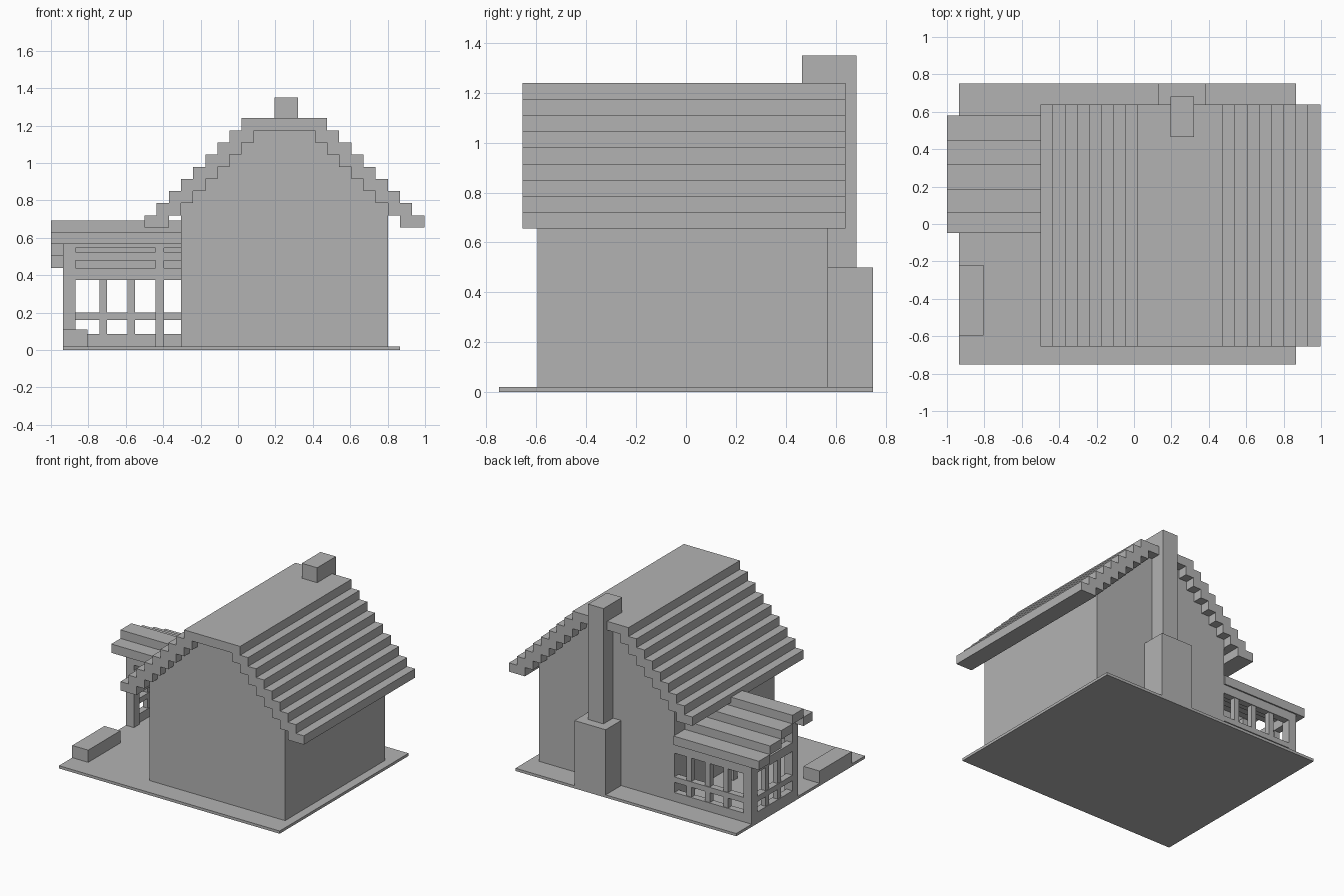
import bpy

if "Cube" in bpy.data.objects:
    bpy.data.objects.remove(bpy.data.objects["Cube"], do_unlink=True)

grey = bpy.data.materials.new("plain grey")
grey.use_nodes = True
colour = (0.45, 0.45, 0.45, 1)
grey.diffuse_color = colour
grey.node_tree.nodes["Principled BSDF"].inputs["Base Color"].default_value = colour


def prism(name, profile, y0, y1):
    """Extrude an x-z outline from y0 to y1."""
    n = len(profile)
    verts = [(x, y, z) for y in (y0, y1) for x, z in profile]
    faces = [list(range(n)), list(range(2 * n - 1, n - 1, -1))]
    faces += [[i, i + n, (i + 1) % n + n, (i + 1) % n] for i in range(n)]
    mesh = bpy.data.meshes.new(name)
    mesh.from_pydata(verts, [], faces)
    mesh.materials.append(grey)
    obj = bpy.data.objects.new(name, mesh)
    bpy.context.collection.objects.link(obj)
    return obj


def box(name, x0, x1, y0, y1, z0, z1):
    return prism(name, [(x0, z0), (x1, z0), (x1, z1), (x0, z1)], y0, y1)


STEP = 0.065
STEPS = 8
MID = 0.248          # centre line of the house
RIDGE = 1.24


def stepped(half, top, count):
    """Right-hand staircase going down and outwards from the ridge."""
    points = []
    for i in range(count):
        x = half + STEP * i
        points += [(x, top - STEP * i), (x, top - STEP * (i + 1))]
    return points


def mirrored(points):
    return [(-x, z) for x, z in reversed(points)]


def placed(points):
    return [(MID + x, z) for x, z in points]


# Ground slab
box("ground_slab", -0.935, 0.865, -0.75, 0.75, 0, 0.02)

# House walls with a stepped gable
WALL = 0.553
gable = stepped(0.163, RIDGE - STEP, 6)
gable += [(WALL, RIDGE - 7 * STEP), (WALL, 0.02)]
prism("house_walls", placed(gable + mirrored(gable)), -0.595, 0.57)

# Stepped roof shell
outer = stepped(0.228, RIDGE, STEPS + 1)
inner = stepped(0.163, RIDGE - STEP, STEPS)
roof = outer + inner[::-1] + mirrored(inner)[::-1] + mirrored(outer)
prism("stepped_roof", placed(roof), -0.655, 0.64)

# Chimney
box("chimney_base", 0.13, 0.385, 0.57, 0.75, 0.02, 0.5)
box("chimney_shaft", 0.195, 0.32, 0.465, 0.683, 0.4, 1.35)

# Bench on the front left of the slab
box("bench", -0.935, -0.805, -0.595, -0.22, 0.02, 0.11)

# Porch roof boards, rising to a ridge and falling once at the front
edges = [0.58, 0.45, 0.318, 0.188, 0.06, -0.047]
for i, level in enumerate((0, 1, 2, 3, 2)):
    z = 0.44 + level * 0.063
    box(f"porch_roof_board_{i + 1}", -1, -0.305, edges[i + 1], edges[i], z, z + 0.065)

# Porch corner posts
OUT, IN = -0.935, -0.87
FRONT, BACK = 0.03, 0.57
box("porch_front_post", OUT, IN, FRONT, FRONT + STEP, 0.02, 0.6)
box("porch_back_post", OUT, IN, BACK - STEP, BACK, 0.02, 0.45)

# Porch rails along the back and the side
for name, z0, z1 in (("sill", 0.02, 0.085), ("rail", 0.16, 0.2), ("beam", 0.375, 0.44)):
    box(f"porch_back_{name}", IN, -0.305, BACK - 0.05, BACK, z0, z1)
    box(f"porch_side_{name}", OUT, OUT + 0.05, FRONT + STEP, BACK - STEP, z0, z1)

# Porch balusters
for i in range(3):
    x = -0.74 + 0.15 * i
    box(f"porch_back_baluster_{i + 1}", x, x + 0.04, BACK - 0.045, BACK - 0.005, 0.08, 0.38)
for i in range(2):
    y = 0.22 + 0.14 * i
    box(f"porch_side_baluster_{i + 1}", OUT + 0.005, OUT + 0.045, y, y + 0.04, 0.08, 0.38)

# Porch front frame
box("porch_front_jamb", -0.44, -0.395, FRONT, FRONT + 0.045, 0.02, 0.57)
for name, z0, z1 in (("beam", 0.375, 0.44), ("lintel", 0.48, 0.525), ("header", 0.545, 0.57)):
    box(f"porch_front_{name}", IN, -0.305, FRONT, FRONT + 0.045, z0, z1)
